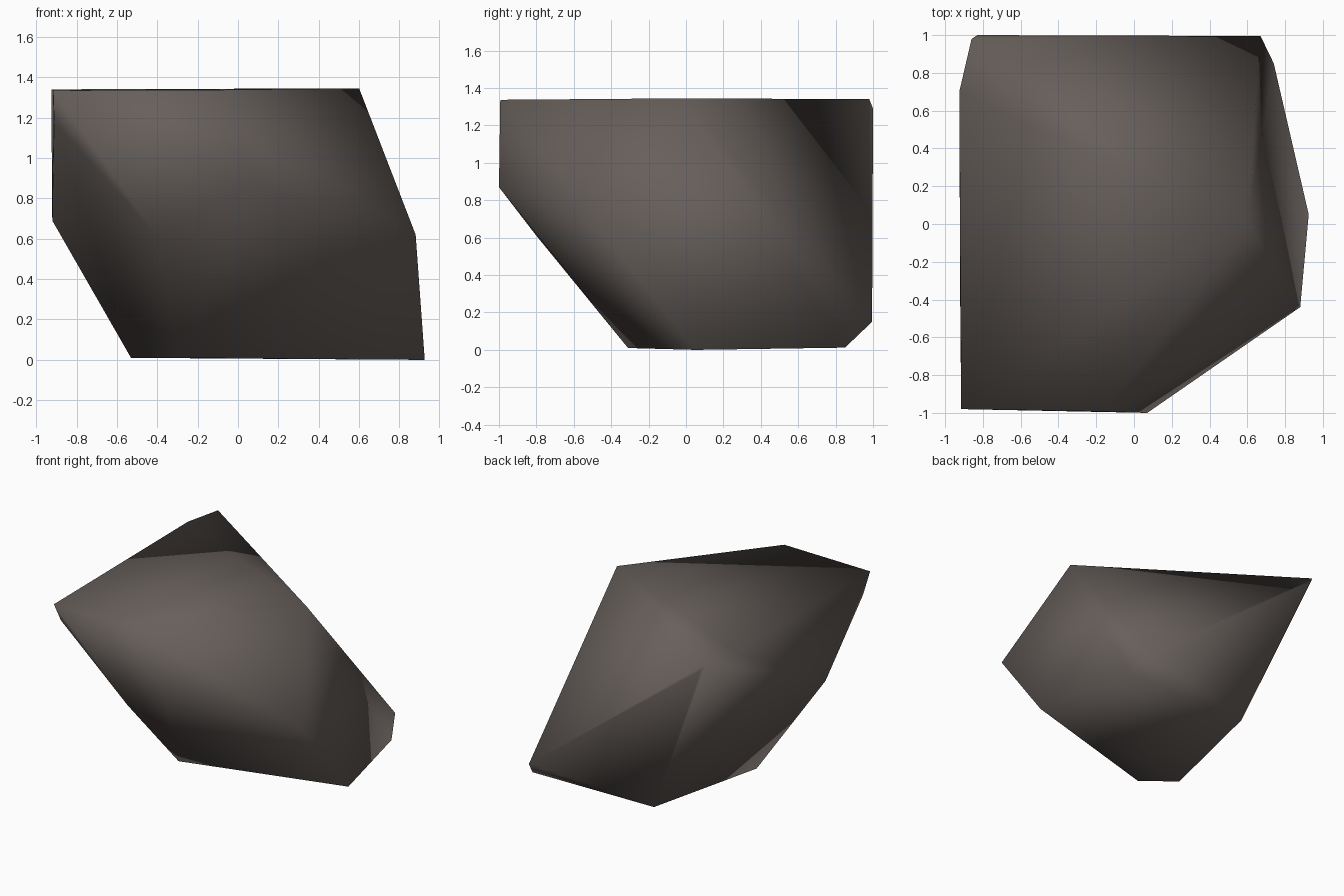
import bpy, bmesh

if "Cube" in bpy.data.objects:
    bpy.data.objects.remove(bpy.data.objects["Cube"])

# Single chunky rock: the hull around a few chipped corners
top = [(-0.915, -0.98, 1.335), (-0.16, -0.993, 1.337), (0.60, 0.0, 1.345),
       (-0.86, 0.98, 1.34), (-0.925, 0.70, 1.34)]
sides = [(-0.83, 1.0, 1.29), (-0.91, -0.90, 1.18), (0.07, -1.0, 0.87),
         (-0.92, -0.42, 0.69), (0.88, -0.44, 0.62), (-0.40, -0.80, 0.61),
         (0.67, 0.995, 0.15)]
base = [(-0.30, -0.31, 0.01), (-0.53, -0.12, 0.01), (-0.31, 0.84, 0.015),
        (0.74, 0.85, 0.012), (0.925, 0.05, 0.0)]

bm = bmesh.new()
for p in top + sides + base:
    bm.verts.new(p)
bmesh.ops.convex_hull(bm, input=bm.verts[:])
bmesh.ops.recalc_face_normals(bm, faces=bm.faces[:])

# Soft shading over the whole stone
for f in bm.faces:
    f.smooth = True

mesh = bpy.data.meshes.new("rock")
bm.to_mesh(mesh)
bm.free()

stone = bpy.data.materials.new("dark stone")
stone.diffuse_color = (0.135, 0.115, 0.105, 1)
stone.use_nodes = True
stone.node_tree.nodes["Principled BSDF"].inputs["Base Color"].default_value = stone.diffuse_color
mesh.materials.append(stone)

rock = bpy.data.objects.new("rock", mesh)
bpy.context.collection.objects.link(rock)
